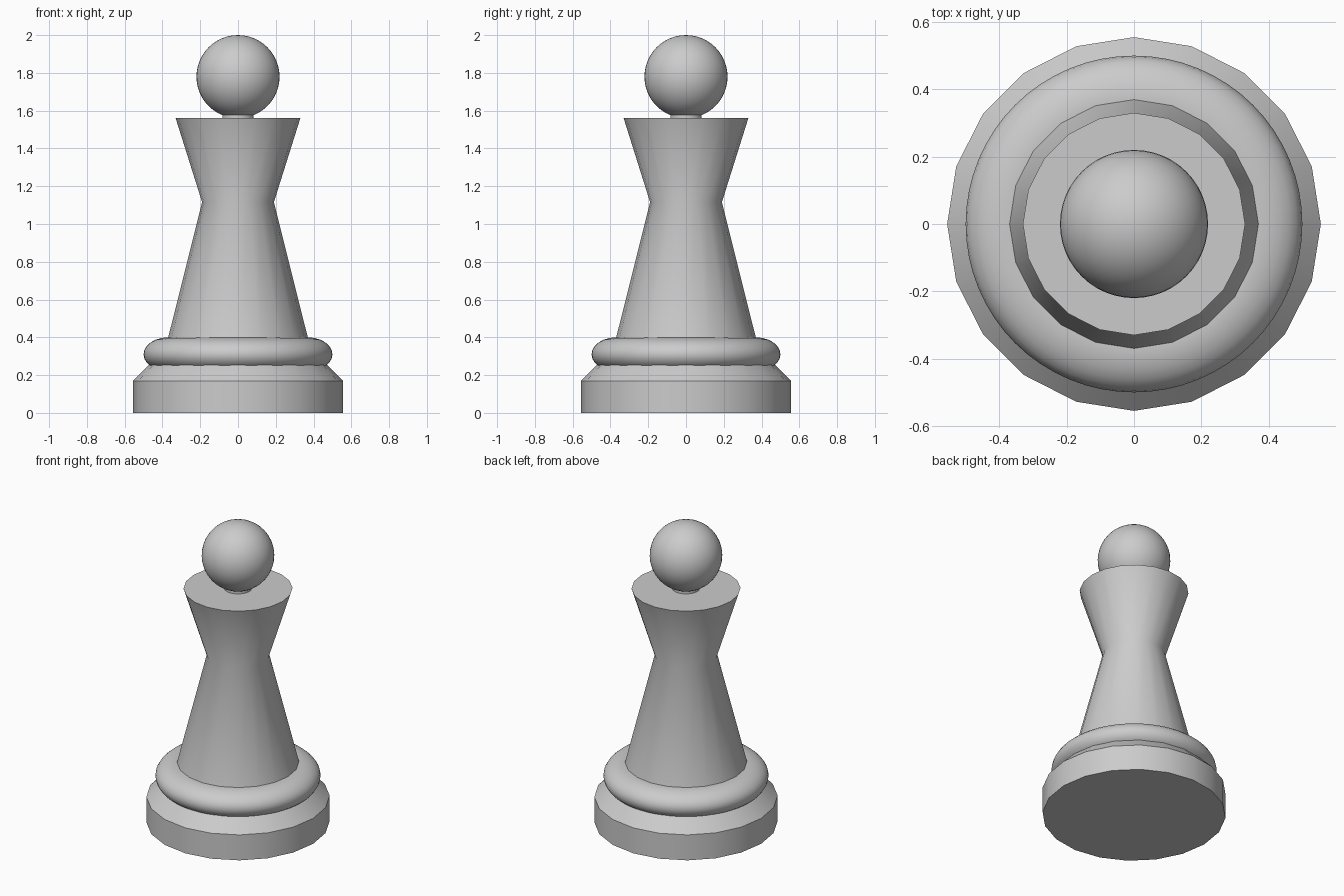
import bpy, math

if "Cube" in bpy.data.objects:
    bpy.data.objects.remove(bpy.data.objects["Cube"])


def lathe(name, profile, sides, angle=30):
    """Revolve an (r, z) profile around z, capped at both ends."""
    verts, faces = [], []
    for r, z in profile:
        for i in range(sides):
            a = 2 * math.pi * i / sides
            verts.append((r * math.cos(a), r * math.sin(a), z))
    for k in range(len(profile) - 1):
        for i in range(sides):
            j = (i + 1) % sides
            faces.append((k * sides + i, k * sides + j,
                          (k + 1) * sides + j, (k + 1) * sides + i))
    top = (len(profile) - 1) * sides
    faces.append(tuple(reversed(range(sides))))
    faces.append(tuple(range(top, top + sides)))
    mesh = bpy.data.meshes.new(name)
    mesh.from_pydata(verts, [], faces)
    obj = bpy.data.objects.new(name, mesh)
    bpy.context.collection.objects.link(obj)
    smooth(obj, angle)
    return obj


def smooth(obj, angle=30):
    bpy.ops.object.select_all(action='DESELECT')
    obj.select_set(True)
    bpy.context.view_layer.objects.active = obj
    bpy.ops.object.shade_smooth_by_angle(angle=math.radians(angle))


# Foot with sloped shoulder
lathe("base", [(0.555, 0), (0.555, 0.17), (0.425, 0.30)], 20)

# Waisted body with flared, flat top
lathe("body", [(0.387, 0.33), (0.19, 1.115), (0.33, 1.56)], 20, 33)

# Short neck under the ball
lathe("neck", [(0.083, 1.54), (0.083, 1.585)], 32)

# Squashed ring above the foot
bpy.ops.mesh.primitive_torus_add(major_radius=0.37, minor_radius=0.13,
                                 major_segments=64, minor_segments=24,
                                 location=(0, 0, 0.31))
ring = bpy.context.object
ring.name = "collar_ring"
ring.scale.z = 0.09 / 0.13
bpy.ops.object.transform_apply(location=False, rotation=False, scale=True)
smooth(ring)

# Ball finial
bpy.ops.mesh.primitive_uv_sphere_add(segments=48, ring_count=24, radius=0.22,
                                     location=(0, 0, 1.78))
ball = bpy.context.object
ball.name = "head_ball"
smooth(ball)
